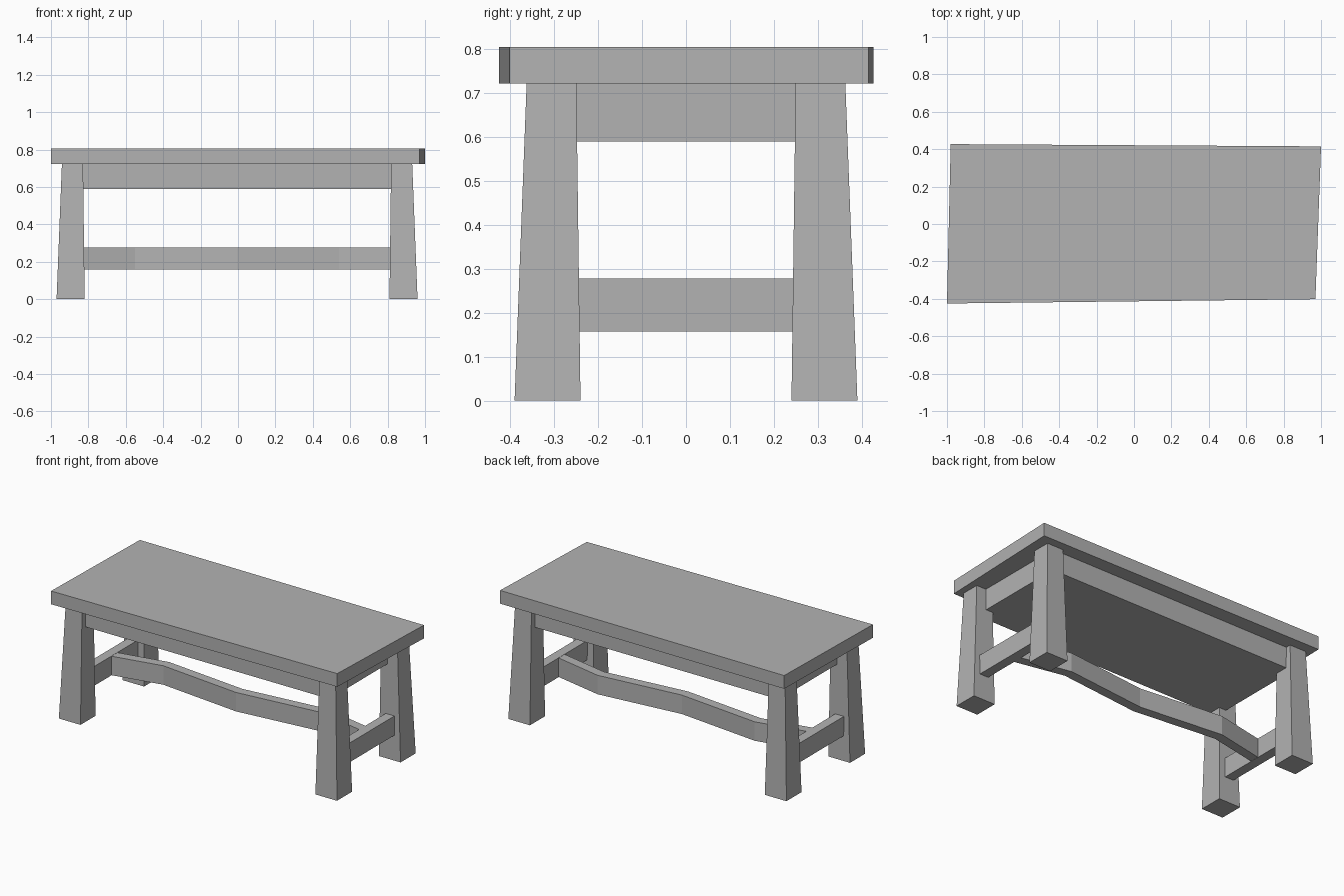
import bpy

old = bpy.data.objects.get("Cube")
if old:
    bpy.data.objects.remove(old, do_unlink=True)

GREY = (0.45, 0.45, 0.45, 1)
grey = bpy.data.materials.new("plain_grey")
grey.use_nodes = True
grey.diffuse_color = GREY
grey.node_tree.nodes["Principled BSDF"].inputs["Base Color"].default_value = GREY


def loft(name, bottom, top, z0, z1):
    """Solid between two counter-clockwise xy outlines with equal point counts."""
    n = len(bottom)
    verts = [(x, y, z0) for x, y in bottom] + [(x, y, z1) for x, y in top]
    faces = [tuple(reversed(range(n))), tuple(range(n, 2 * n))]
    faces += [(i, (i + 1) % n, n + (i + 1) % n, n + i) for i in range(n)]
    mesh = bpy.data.meshes.new(name)
    mesh.from_pydata(verts, [], faces)
    mesh.materials.append(grey)
    obj = bpy.data.objects.new(name, mesh)
    bpy.context.collection.objects.link(obj)
    return obj


def rect(cx, cy, w, d):
    return [(cx + sx * w / 2, cy + sy * d / 2)
            for sx, sy in ((-1, -1), (1, -1), (1, 1), (-1, 1))]


MID = -0.005      # the base sits slightly off centre
TOP_Z = 0.722     # underside of the table top

# Slightly crooked table top
slab = [(-1.0, -0.425), (0.97, -0.402), (1.0, 0.415), (-0.98, 0.427)]
loft("table_top", slab, slab, TOP_Z, 0.805)

# Solid apron block under the top
block = rect(MID, 0, 1.74, 0.66)
loft("apron", block, block, 0.59, TOP_Z)

# Tapered legs and the side stretchers between them
for sx, side in ((1, "left"), (-1, "right")):
    for sy, end in ((-1, "front"), (1, "back")):
        loft(f"{end}_{side}_leg",
             rect(MID + sx * 0.89, sy * 0.315, 0.15, 0.15),
             rect(MID + sx * 0.88, sy * 0.306, 0.113, 0.113), 0, TOP_Z)
    bar = rect(MID + sx * 0.89, 0, 0.06, 0.54)
    loft(f"{side}_stretcher", bar, bar, 0.157, 0.278)

# Wavy long stretcher: centre line with a constant thickness
path = [(-0.87, 0.01), (-0.55, 0.075), (MID, 0.018), (0.54, 0.075), (0.86, 0.01)]
HALF = 0.03
outline = [(x, y - HALF) for x, y in path] + [(x, y + HALF) for x, y in reversed(path)]
loft("long_stretcher", outline, outline, 0.158, 0.277)
